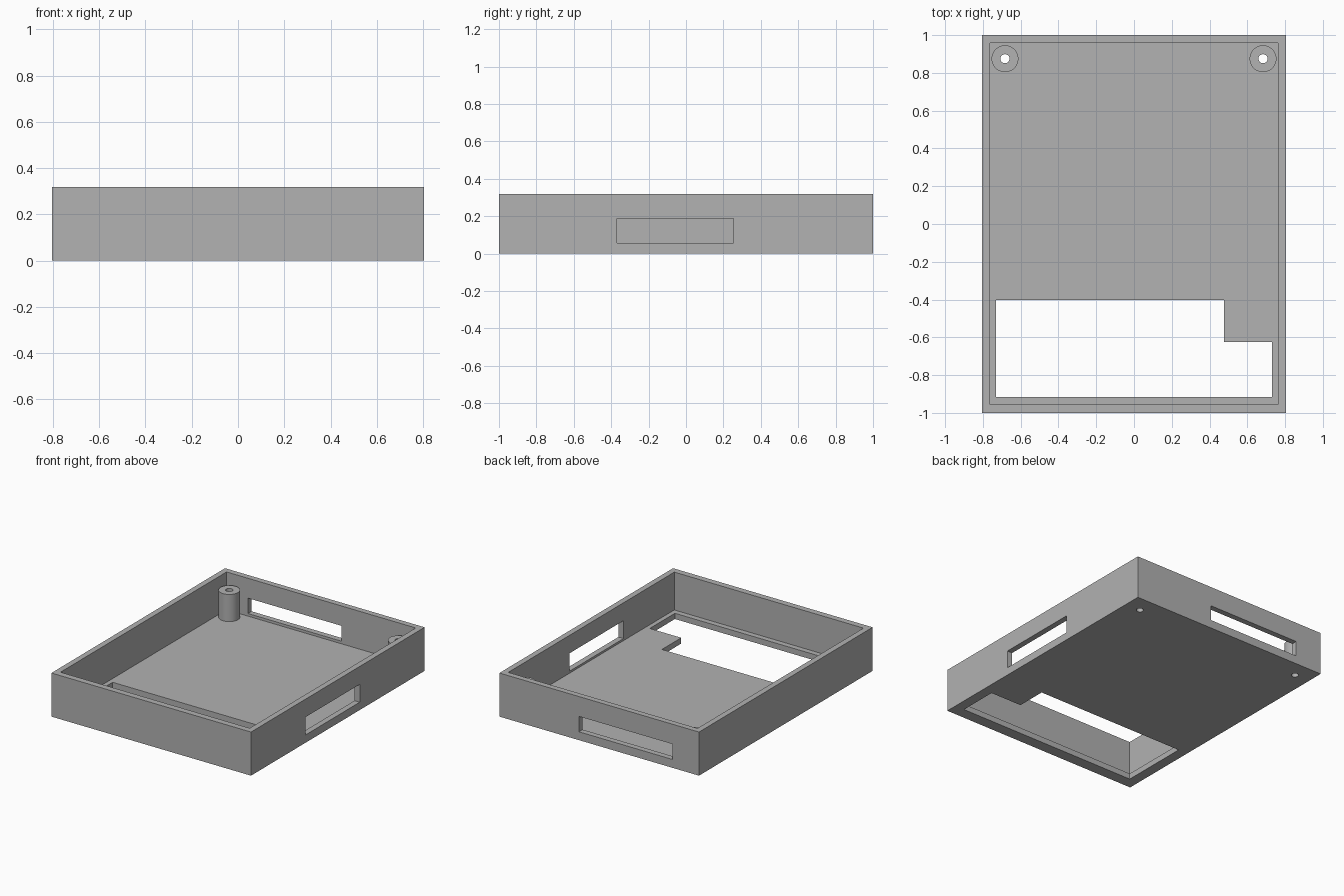
import bpy
import bmesh
import math

if "Cube" in bpy.data.objects:
    bpy.data.objects.remove(bpy.data.objects["Cube"], do_unlink=True)

HALF_X, HALF_Y, HEIGHT = 0.805, 1.0, 0.318
WALL, FLOOR = 0.042, 0.042
POST_X, POST_Y, POST_TOP = 0.683, 0.875, 0.24
POST_R, HOLE_R = 0.071, 0.024

grey = bpy.data.materials.new("plain_grey")
grey.use_nodes = True
grey.diffuse_color = (0.445, 0.445, 0.445, 1)
grey.node_tree.nodes["Principled BSDF"].inputs["Base Color"].default_value = grey.diffuse_color


def finish(name, bm):
    bmesh.ops.recalc_face_normals(bm, faces=bm.faces)
    mesh = bpy.data.meshes.new(name)
    bm.to_mesh(mesh)
    bm.free()
    mesh.materials.append(grey)
    obj = bpy.data.objects.new(name, mesh)
    bpy.context.collection.objects.link(obj)
    return obj


def prism(name, outline, z0, z1):
    """Upright solid from a plan outline."""
    bm = bmesh.new()
    face = bm.faces.new([bm.verts.new((x, y, z0)) for x, y in outline])
    up = bmesh.ops.extrude_face_region(bm, geom=[face])["geom"]
    bmesh.ops.translate(bm, vec=(0, 0, z1 - z0),
                        verts=[v for v in up if isinstance(v, bmesh.types.BMVert)])
    return finish(name, bm)


def block(name, x0, x1, y0, y1, z0, z1):
    return prism(name, [(x0, y0), (x1, y0), (x1, y1), (x0, y1)], z0, z1)


def cylinder(name, x, y, radius, z0, z1):
    turns = [2 * math.pi * i / 48 for i in range(48)]
    return prism(name, [(x + radius * math.cos(a), y + radius * math.sin(a)) for a in turns], z0, z1)


def cut(target, cutter):
    """Subtract the cutter, then discard it."""
    cutter.hide_render = True
    mod = target.modifiers.new("cut", "BOOLEAN")
    mod.operation, mod.solver, mod.object = "DIFFERENCE", "EXACT", cutter
    bpy.context.view_layer.objects.active = target
    bpy.ops.object.modifier_apply(modifier=mod.name)
    bpy.data.objects.remove(cutter, do_unlink=True)


# Open tray
tray = block("tray", -HALF_X, HALF_X, -HALF_Y, HALF_Y, 0, HEIGHT)
cut(tray, block("cavity_cutter", WALL - HALF_X, HALF_X - WALL,
                WALL + 0.003 - HALF_Y, HALF_Y - WALL, FLOOR, 1))

# Stepped opening in the floor
cut(tray, prism("floor_opening_cutter",
                [(-0.73, -0.915), (0.73, -0.915), (0.73, -0.625),
                 (0.476, -0.625), (0.476, -0.402), (-0.73, -0.402)], -0.1, 0.1))

# Slots in the +x wall and the back wall
cut(tray, block("side_slot_cutter", 0.7, 0.9, -0.37, 0.253, 0.057, 0.187))
cut(tray, block("back_slot_cutter", -0.59, 0.163, 0.952, 1.1, 0.061, 0.173))

# Hollow screw posts, with holes through the floor
for side, x in (("left", POST_X), ("right", -POST_X)):
    cut(tray, cylinder("hole_cutter", x, POST_Y, HOLE_R, -0.1, 0.1))
    post = cylinder(side + "_screw_post", x, POST_Y, POST_R, FLOOR, POST_TOP)
    cut(post, cylinder("hole_cutter", x, POST_Y, HOLE_R, -0.1, 1))

# Smooth round walls, sharp edges
bpy.ops.object.select_all(action="DESELECT")
for obj in bpy.context.scene.objects:
    if obj.name == "tray" or obj.name.endswith("post"):
        obj.select_set(True)
bpy.ops.object.shade_smooth_by_angle(angle=math.radians(30))
